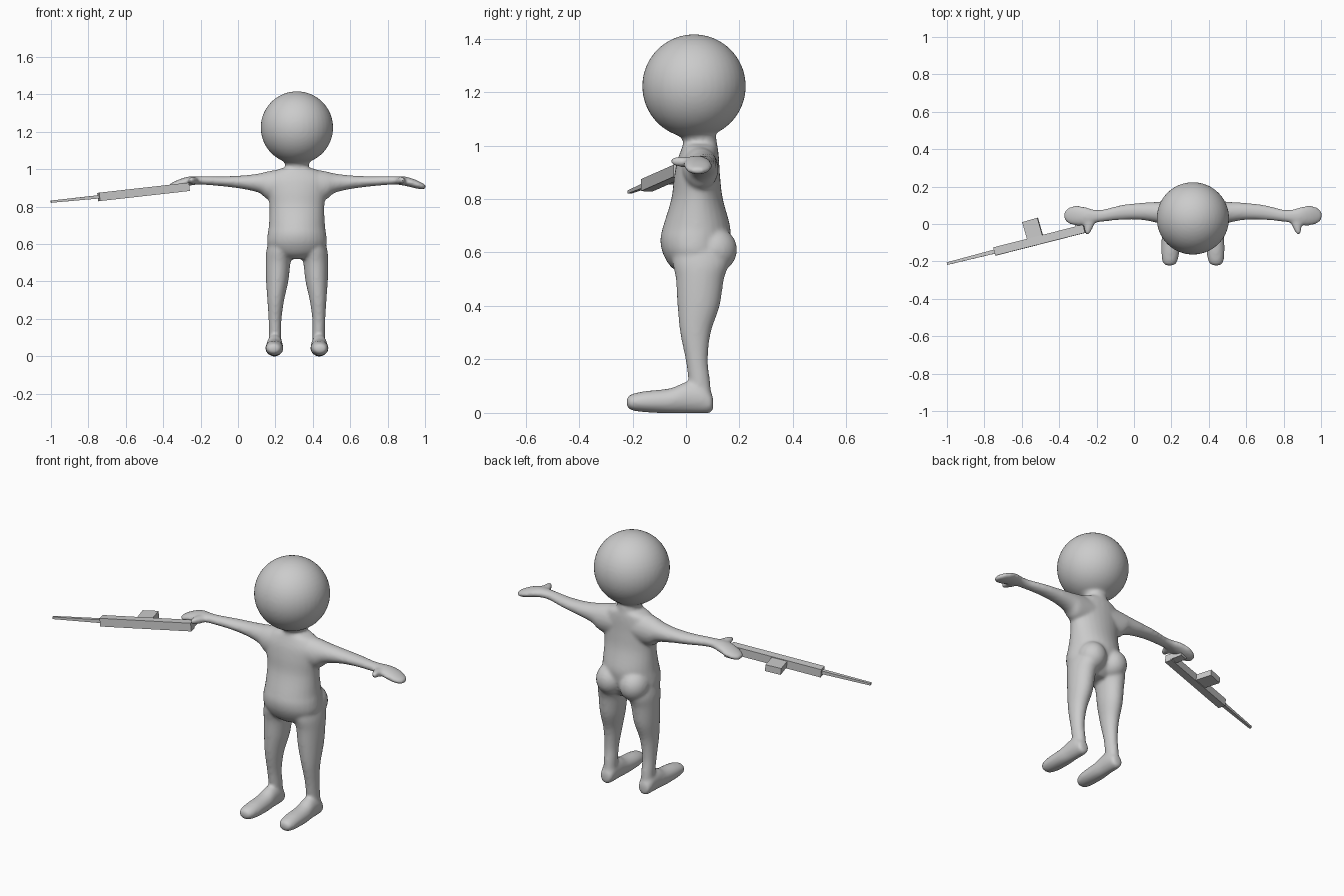
import bpy, bmesh, math
from mathutils import Vector

grey = bpy.data.materials.new("plain grey")
grey.diffuse_color = (0.6, 0.6, 0.6, 1)
CX = 0.315  # figure's centre line


def smooth_rows(rows, n=5):
    """Catmull-Rom interpolation of ring parameters."""
    out = []
    for i in range(len(rows) - 1):
        quad = [rows[max(i - 1, 0)], rows[i], rows[i + 1], rows[min(i + 2, len(rows) - 1)]]
        for k in range(n):
            t = k / n
            out.append([0.5 * (2 * b + (c - a) * t + (2 * a - 5 * b + 4 * c - d) * t * t
                               + (3 * b - a - 3 * c + d) * t ** 3) for a, b, c, d in zip(*quad)])
    return out + [list(rows[-1])]


def loft(bm, axis, rows, side=1, seg=28):
    """Closed tube of ellipses; row = position on axis, then low/high on the other two axes."""
    others = [i for i in range(3) if i != axis]
    rings = []
    for t, a0, a1, b0, b1 in smooth_rows(rows):
        ring = []
        for k in range(seg):
            w = 2 * math.pi * k / seg
            co = [0, 0, 0]
            co[axis] = t
            co[others[0]] = (a0 + a1) / 2 + (a1 - a0) / 2 * math.cos(w)
            co[others[1]] = (b0 + b1) / 2 + (b1 - b0) / 2 * math.sin(w)
            ring.append(bm.verts.new((CX + side * co[0], co[1], co[2])))
        rings.append(ring)
    faces = [bm.faces.new(rings[0][::-1]), bm.faces.new(rings[-1])]
    for p, q in zip(rings, rings[1:]):
        for k in range(seg):
            j = (k + 1) % seg
            faces.append(bm.faces.new((p[k], p[j], q[j], q[k])))
    bmesh.ops.recalc_face_normals(bm, faces=faces)


def ball(bm, centre, size):
    made = bmesh.ops.create_uvsphere(bm, u_segments=40, v_segments=24, radius=1)["verts"]
    bmesh.ops.scale(bm, vec=size, verts=made)
    bmesh.ops.translate(bm, vec=(CX + centre[0], centre[1], centre[2]), verts=made)


def finish(name, bm):
    mesh = bpy.data.meshes.new(name)
    bm.to_mesh(mesh)
    bm.free()
    mesh.materials.append(grey)
    obj = bpy.data.objects.new(name, mesh)
    bpy.context.collection.objects.link(obj)
    return obj


bm = bmesh.new()
# head and neck
ball(bm, (0, 0.03, 1.222), (0.194, 0.194, 0.194))
loft(bm, 2, [(0.95, -0.075, 0.075, -0.02, 0.125), (1.02, -0.062, 0.062, -0.012, 0.115),
             (1.05, -0.085, 0.085, -0.055, 0.115), (1.09, -0.137, 0.137, -0.107, 0.167),
             (1.13, -0.165, 0.165, -0.135, 0.195)])
# torso with belly
loft(bm, 2, [(0.52, -0.07, 0.07, -0.02, 0.10), (0.55, -0.13, 0.13, -0.06, 0.13),
             (0.60, -0.158, 0.158, -0.088, 0.155), (0.65, -0.157, 0.157, -0.096, 0.165),
             (0.70, -0.150, 0.150, -0.085, 0.165), (0.80, -0.147, 0.147, -0.055, 0.138),
             (0.88, -0.158, 0.158, -0.045, 0.128), (0.94, -0.165, 0.165, -0.034, 0.124),
             (0.985, -0.13, 0.13, -0.018, 0.12), (1.005, -0.08, 0.08, -0.01, 0.115)])
for s in (-1, 1):
    # buttock
    ball(bm, (s * 0.072, 0.105, 0.61), (0.078, 0.086, 0.085))
    # leg
    loft(bm, 2, [(0.03, 0.083, 0.148, 0.02, 0.10), (0.13, 0.083, 0.150, 0.008, 0.089),
                 (0.20, 0.082, 0.152, -0.002, 0.082), (0.30, 0.068, 0.158, -0.022, 0.093),
                 (0.40, 0.046, 0.165, -0.032, 0.126), (0.50, 0.034, 0.167, -0.038, 0.142),
                 (0.56, 0.020, 0.164, -0.05, 0.16), (0.62, 0.015, 0.15, -0.05, 0.15)], s)
    # foot
    loft(bm, 1, [(-0.222, 0.105, 0.145, 0.025, 0.055), (-0.205, 0.085, 0.162, 0.01, 0.07),
                 (-0.15, 0.073, 0.169, 0.002, 0.082), (-0.06, 0.073, 0.167, -0.002, 0.092),
                 (0.0, 0.076, 0.162, -0.002, 0.115), (0.06, 0.078, 0.158, -0.002, 0.11),
                 (0.09, 0.084, 0.152, 0.0, 0.08), (0.102, 0.095, 0.14, 0.01, 0.06)], s)
    # arm and mitten hand
    loft(bm, 0, [(0.03, -0.02, 0.12, 0.84, 0.995), (0.10, -0.018, 0.121, 0.83, 0.996),
                 (0.16, -0.006, 0.121, 0.84, 0.987), (0.20, 0.008, 0.118, 0.872, 0.977),
                 (0.28, 0.022, 0.113, 0.892, 0.967), (0.38, 0.022, 0.102, 0.906, 0.962),
                 (0.48, 0.012, 0.078, 0.915, 0.962), (0.53, 0.004, 0.078, 0.917, 0.962),
                 (0.58, -0.008, 0.092, 0.910, 0.960), (0.63, -0.008, 0.098, 0.898, 0.945),
                 (0.67, 0.005, 0.085, 0.892, 0.926), (0.69, 0.028, 0.062, 0.897, 0.914)], s)
    # thumb
    loft(bm, 1, [(-0.056, 0.557, 0.572, 0.932, 0.950), (-0.045, 0.548, 0.578, 0.925, 0.957),
                 (-0.01, 0.530, 0.582, 0.918, 0.959), (0.03, 0.515, 0.59, 0.918, 0.957)], s)
body = finish("body", bm)

# fuse the parts into one soft skin
remesh = body.modifiers.new("fuse", "REMESH")
remesh.mode = "VOXEL"
remesh.voxel_size = 0.008
remesh.use_smooth_shade = True
soften = body.modifiers.new("soften", "SMOOTH")
soften.factor = 0.5
soften.iterations = 10
bpy.context.view_layer.objects.active = body
body.select_set(True)
for name in ("fuse", "soften"):
    bpy.ops.object.modifier_apply(modifier=name)
for p in body.data.polygons:
    p.use_smooth = True
    p.material_index = 0
if not body.data.materials:
    body.data.materials.append(grey)


def bar(name, start, end, across, size0, size1):
    """Straight tapered bar from start to end; sizes are (across, upright)."""
    bm = bmesh.new()
    a, b = Vector(start), Vector(end)
    d = (b - a).normalized()
    up = d.cross(Vector(across)).normalized()
    side = up.cross(d)
    rings = [[bm.verts.new(p + side * i * w / 2 + up * j * h / 2)
              for i, j in ((-1, -1), (1, -1), (1, 1), (-1, 1))]
             for p, (w, h) in ((a, size0), (b, size1))]
    bm.faces.new(rings[0][::-1])
    bm.faces.new(rings[1])
    for k in range(4):
        j = (k + 1) % 4
        bm.faces.new((rings[0][k], rings[0][j], rings[1][j], rings[1][k]))
    bmesh.ops.recalc_face_normals(bm, faces=bm.faces[:])
    return finish(name, bm)


# rifle lying on its side
bar("rifle_body", (-0.265, -0.025, 0.905), (-0.745, -0.147, 0.851), (0, 1, 0), (0.045, 0.045), (0.045, 0.045))
bar("rifle_barrel", (-0.74, -0.146, 0.852), (-1.0, -0.212, 0.826), (0, 1, 0), (0.022, 0.018), (0.014, 0.012))
bar("rifle_magazine", (-0.525, -0.085, 0.876), (-0.556, 0.022, 0.876), (1, 0, 0.1), (0.085, 0.036), (0.085, 0.036))
bar("rifle_grip", (-0.288, -0.025, 0.903), (-0.305, 0.055, 0.903), (1, 0, 0.1), (0.045, 0.032), (0.045, 0.032))
